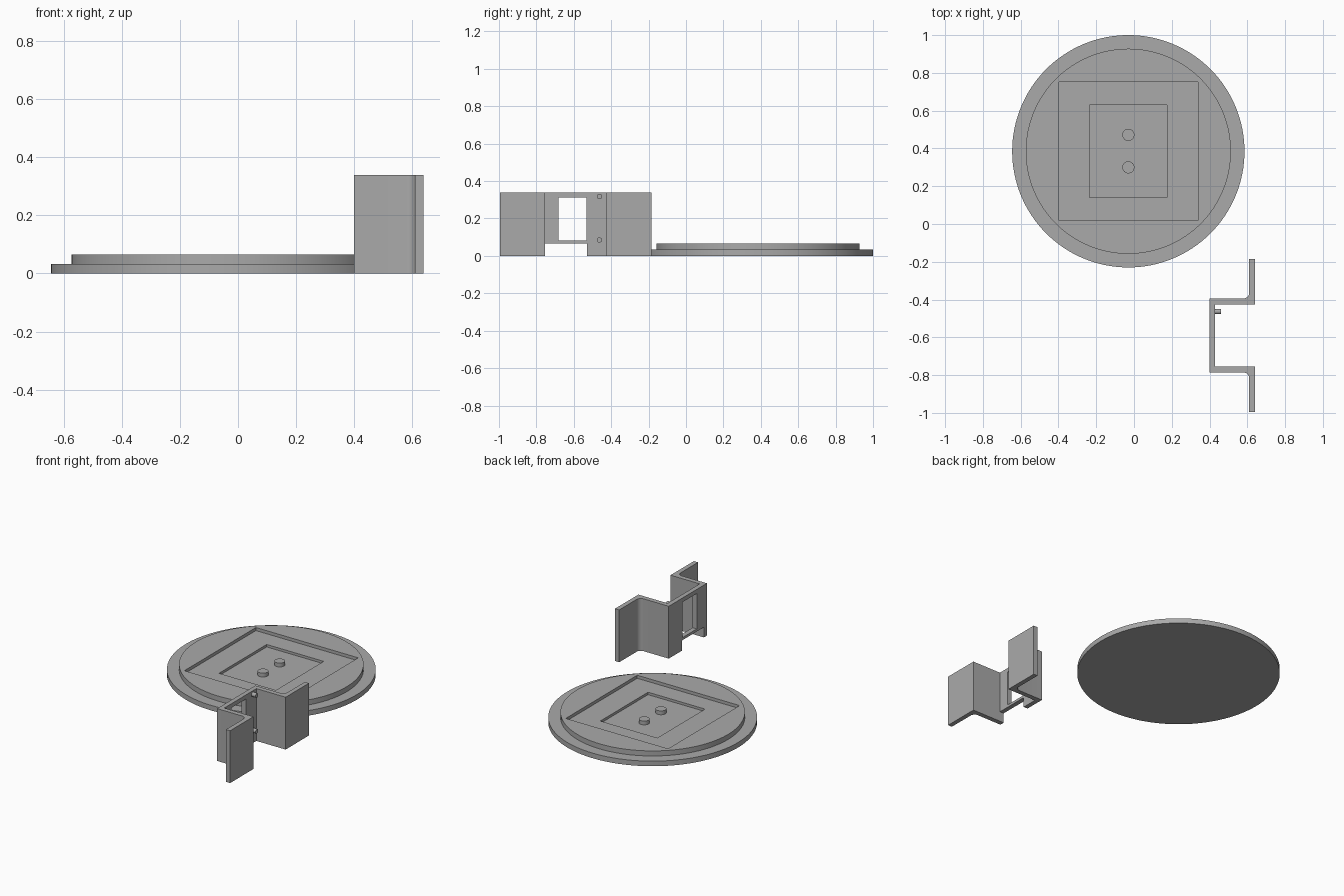
import bpy, bmesh, math
from mathutils import Matrix

if "Cube" in bpy.data.objects:
    bpy.data.objects.remove(bpy.data.objects["Cube"])

grey = bpy.data.materials.new("mid grey")
grey.diffuse_color = (0.4, 0.4, 0.4, 1)
grey.use_nodes = True
grey.node_tree.nodes["Principled BSDF"].inputs["Base Color"].default_value = grey.diffuse_color


def add_object(name, bm):
    bmesh.ops.recalc_face_normals(bm, faces=bm.faces)
    mesh = bpy.data.meshes.new(name)
    bm.to_mesh(mesh)
    bm.free()
    obj = bpy.data.objects.new(name, mesh)
    bpy.context.collection.objects.link(obj)
    mesh.materials.append(grey)
    return obj


def prism(name, outline, z0, z1):
    """Extrude a flat outline upwards."""
    bm = bmesh.new()
    face = bm.faces.new([bm.verts.new((x, y, z0)) for x, y in outline])
    up = bmesh.ops.extrude_face_region(bm, geom=[face])["geom"]
    verts = [v for v in up if isinstance(v, bmesh.types.BMVert)]
    bmesh.ops.translate(bm, verts=verts, vec=(0, 0, z1 - z0))
    return add_object(name, bm)


def box(name, x0, x1, y0, y1, z0, z1):
    return prism(name, [(x0, y0), (x1, y0), (x1, y1), (x0, y1)], z0, z1)


def cylinder(name, radius, length, centre, along_x=False):
    bm = bmesh.new()
    turn = Matrix.Rotation(math.pi / 2, 4, 'Y') if along_x else Matrix()
    bmesh.ops.create_cone(bm, cap_ends=True, segments=32, radius1=radius, radius2=radius,
                          depth=length, matrix=Matrix.Translation(centre) @ turn)
    return smooth(add_object(name, bm))


def smooth(obj):
    bpy.ops.object.select_all(action='DESELECT')
    obj.select_set(True)
    bpy.context.view_layer.objects.active = obj
    bpy.ops.object.shade_smooth_by_angle(angle=math.radians(30))
    return obj


def cut(obj, cutter):
    mod = obj.modifiers.new("cut", 'BOOLEAN')
    mod.operation, mod.solver, mod.object = 'DIFFERENCE', 'EXACT', cutter
    bpy.context.view_layer.objects.active = obj
    bpy.ops.object.modifier_apply(modifier=mod.name)
    bpy.data.objects.remove(cutter)


# Stepped round base, turned from a profile
CX, CY = -0.03, 0.385
bm = bmesh.new()
pts = [(0, 0), (0.615, 0), (0.615, 0.033), (0.543, 0.033), (0.543, 0.066), (0, 0.066)]
vs = [bm.verts.new((r, 0, z)) for r, z in pts]
es = [bm.edges.new(pair) for pair in zip(vs, vs[1:])]
bmesh.ops.spin(bm, geom=vs + es, cent=(0, 0, 0), axis=(0, 0, 1), angle=2 * math.pi, steps=128)
bmesh.ops.remove_doubles(bm, verts=bm.verts, dist=1e-5)
bmesh.ops.translate(bm, verts=bm.verts, vec=(CX, CY, 0))
base = add_object("round_base", bm)

# Two nested square recesses
cut(base, box("outer_recess", CX - 0.368, CX + 0.368, CY - 0.367, CY + 0.367, 0.046, 0.1))
cut(base, box("inner_recess", CX - 0.205, CX + 0.205, CY - 0.245, CY + 0.245, 0.030, 0.1))
smooth(base)

# Locating pegs in the inner recess
for i, y in enumerate((0.30, 0.472)):
    cylinder(f"base_peg_{i + 1}", 0.032, 0.026, (CX, y, 0.042))

# Hat-shaped bracket: half outline mirrored about its middle, with rounded inner corners
MID = -0.59
fillet = [(0.58 + 0.03 * math.sin(a), 0.226 - 0.03 * math.cos(a))
          for a in (math.pi / 2 * i / 8 for i in range(9))]
half = [(0.40, 0.196)] + fillet + [(0.61, 0.405), (0.64, 0.405), (0.64, 0.165), (0.43, 0.165)]
outline = [(x, MID + d) for x, d in half] + [(x, MID - d) for x, d in reversed(half)]
bracket = prism("bracket", outline, 0, 0.34)

# Window and bottom notch in the bracket's back plate
cut(bracket, box("window", 0.35, 0.5, -0.682, -0.533, 0.083, 0.313))
cut(bracket, box("notch", 0.35, 0.5, MID - 0.165, -0.53, -0.1, 0.066))
smooth(bracket)

# Small pins on the plate
for i, z in enumerate((0.085, 0.318)):
    cylinder(f"bracket_pin_{i + 1}", 0.014, 0.04, (0.44, -0.463, z), along_x=True)
